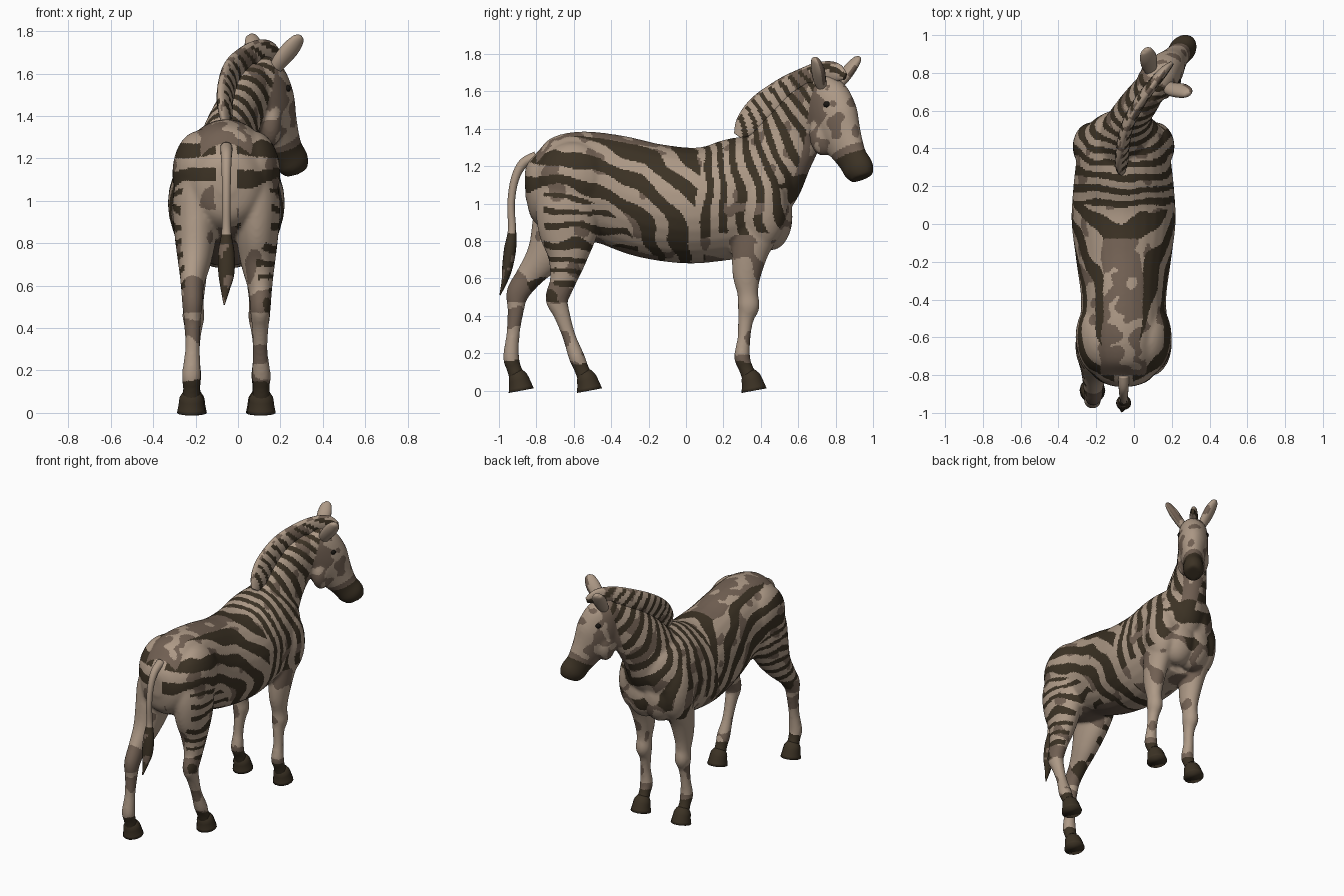
import bpy, bmesh, math
from mathutils import Vector, Matrix, noise

cube = bpy.data.objects.get("Cube")
if cube:
    bpy.data.objects.remove(cube, do_unlink=True)

CX = -0.055                                  # centre line of the trunk
HEAD = Vector((0.09, 0.72, 0))               # poll, seen from above
FWD = Vector((0.63, 0.77, 0)).normalized()   # where the head looks
SIDE = Vector((FWD.y, -FWD.x, 0))
X = Vector((1, 0, 0))


def material(name, rgb):
    m = bpy.data.materials.new(name)
    m.use_nodes = True
    m.diffuse_color = (*rgb, 1)
    m.node_tree.nodes["Principled BSDF"].inputs["Base Color"].default_value = (*rgb, 1)
    return m


MATS = [material("cream_coat", (0.42, 0.32, 0.24)),
        material("dark_stripe", (0.045, 0.032, 0.018)),
        material("brown_shade", (0.17, 0.12, 0.088)),
        material("black_eye", (0.01, 0.008, 0.006))]
LIGHT, DARK, BROWN, BLACK = range(4)


def spline(rows, steps):
    """Catmull-Rom through tuples of numbers."""
    out = []
    for i in range(len(rows) - 1):
        a, b, c, d = (rows[max(0, min(len(rows) - 1, i + k))] for k in (-1, 0, 1, 2))
        for s in range(steps):
            t = s / steps
            out.append([q + t * ((r - p) + t * (2 * p - 5 * q + 4 * r - e + t * (3 * q - 3 * r + e - p))) / 2
                        for p, q, r, e in zip(a, b, c, d)])
    return out + [list(rows[-1])]


def loft(bm, rows, side, segs=28, steps=5):
    """Closed tube through rows of (x, y, z, half width, half depth)."""
    pts = spline(rows, steps)
    mids = [Vector(p[:3]) for p in pts]
    rings = []
    for i, p in enumerate(pts):
        tan = (mids[min(i + 1, len(pts) - 1)] - mids[max(i - 1, 0)]).normalized()
        wide = (side - tan * side.dot(tan)).normalized()
        deep = tan.cross(wide)
        rings.append([bm.verts.new(mids[i] + wide * p[3] * math.cos(a) + deep * p[4] * math.sin(a))
                      for a in (math.tau * k / segs for k in range(segs))])
    for r, q in zip(rings, rings[1:]):
        for k in range(segs):
            j = (k + 1) % segs
            bm.faces.new((r[k], r[j], q[j], q[k]))
    bm.faces.new(rings[0])
    bm.faces.new(rings[-1])


def ball(bm, centre, size):
    bmesh.ops.create_uvsphere(bm, u_segments=24, v_segments=14, radius=1,
                              matrix=Matrix.Translation(centre) @ Matrix.Diagonal((*size, 1)))


def finish(name, bm, paint, voxel=0):
    """Make the object, optionally fuse its volumes, then colour faces by rule."""
    bmesh.ops.recalc_face_normals(bm, faces=bm.faces)
    me = bpy.data.meshes.new(name)
    bm.to_mesh(me)
    bm.free()
    ob = bpy.data.objects.new(name, me)
    bpy.context.collection.objects.link(ob)
    if voxel:
        fuse = ob.modifiers.new("fuse", 'REMESH')
        fuse.mode, fuse.voxel_size = 'VOXEL', voxel
        relax = ob.modifiers.new("relax", 'SMOOTH')
        relax.factor, relax.iterations = 0.5, 14
        deps = bpy.context.evaluated_depsgraph_get()
        me = bpy.data.meshes.new_from_object(ob.evaluated_get(deps))
        ob.modifiers.clear()
        ob.data = me
        me.name = name
    me.materials.clear()
    for m in MATS:
        me.materials.append(m)
    for f in me.polygons:
        f.material_index = paint(f.center, f.normal)
        f.use_smooth = True


# Colour rules
def grain(c, scale, shift=0):
    return noise.noise(c * scale + Vector((shift, shift, shift)))


def band(phase, width):
    return abs(phase - round(phase)) < width / 2


def fan(c):
    """Stripe number for neck and shoulders: rays from a point above the back."""
    return math.atan2(c.y - 0.1, 2.14 - c.z) / 0.085 + 0.5 * grain(c, 5)


def patchy(c, limit=0.3):
    return BROWN if grain(c, 9, 4) > limit else LIGHT


def face(c, s, wob):
    if c.z - 0.35 * s < 1.19 + 0.02 * wob:
        return DARK
    if c.z - 0.35 * s < 1.225 + 0.03 * wob:
        return BROWN
    if s < 0.075 + 0.08 * wob:
        return BROWN if grain(c, 14) < 0.3 else LIGHT
    return BROWN if grain(c, 13, 2) > 0.08 else LIGHT


def coat(c, n):
    dx = c.x - CX
    s = (c - HEAD).dot(FWD)
    wob = grain(c, 6)
    if c.z > 1.08 and s > -0.07 + 0.3 * (c.z - 1.3):
        return face(c, s, wob)
    if c.z < 0.15 + 0.03 * wob:                               # pasterns
        return DARK
    inner = n.x * dx < -0.01 and abs(dx) < 0.17
    if c.z < 0.74 + 0.1 * wob and (c.y > 0.2 or c.y < -0.45):  # legs
        if c.y > 0:
            return BROWN if c.z < 0.19 else patchy(c, 0.22)
        if c.z < 0.47:
            return patchy(c, 0.15)
        if c.z < 0.57 + 0.05 * wob:
            return DARK if wob > 0.1 else BROWN
    if c.y < -0.42 and inner and c.z < 0.9:                   # inner thighs
        return patchy(c)
    if c.y > 0.08 + 0.06 * wob:                               # shoulders and neck
        if c.z < 0.84 + 0.1 * wob:
            return patchy(c, 0.1)
        stripe = BROWN if c.z < 1.0 and c.y > 0.2 and wob > 0 else DARK
        return stripe if band(fan(c), 0.5) else patchy(c, 0.25)
    if n.z < -0.85 and abs(dx) < 0.1 and c.y < -0.15:         # belly seam
        return BROWN
    if -0.8 < c.y < -0.08 and c.z > 1.2 and abs(dx) < 0.11 + 0.05 * wob:
        return LIGHT if grain(c, 14) > 0.22 else BROWN        # saddle
    if n.y < -0.5 and abs(dx) < 0.05:                         # under the tail
        return LIGHT
    r = math.hypot((c.y + 0.75) / 1.25, c.z - 0.65)
    if r < 0.41:                                              # thigh bars
        if c.y < -0.72 - 0.1 * wob and n.y < -0.6:
            return patchy(c)
        return DARK if band((c.z + 0.12 * (c.y + 0.7)) / 0.08 + 0.6 * wob, 0.42) else patchy(c)
    return DARK if band((r - 0.6) / 0.128 + 0.35 * wob, 0.52) else patchy(c, 0.36)


def mane_coat(c, n):
    if n.z - 0.6 * n.y > 0.8:                                 # bristle tips
        return BROWN if grain(c, 22) > 0.1 or c.y > 0.76 else LIGHT
    return DARK if band(fan(c), 0.42) else patchy(c, 0.1)


# Trunk: y, top, bottom, half width
body = bmesh.new()
trunk = [(-0.86, 1.17, 1.03, .05), (-0.83, 1.25, .95, .13), (-0.75, 1.33, .86, .195),
         (-0.6, 1.385, .81, .235), (-0.4, 1.37, .78, .225), (-0.2, 1.325, .71, .25),
         (0, 1.30, .68, .275), (.15, 1.31, .69, .27), (.3, 1.355, .71, .255),
         (.42, 1.35, .735, .235), (.51, 1.25, .79, .19), (.565, 1.12, .88, .10)]
loft(body, [(CX, y, (t + b) / 2, w, (t - b) / 2) for y, t, b, w in trunk], X)

# Neck, turning to the model's left
loft(body, [(CX, .36, 1.06, .16, .22), (CX, .43, 1.16, .155, .215), (-.035, .51, 1.285, .125, .19),
            (.0, .595, 1.40, .10, .165), (.05, .665, 1.49, .092, .15), (.10, .735, 1.58, .08, .11)],
     Vector((0.93, -0.37, 0)))

# Head: forward distance, height, half width, half depth
skull = [(-.01, 1.66, .05, .05), (.015, 1.62, .085, .10), (.05, 1.55, .10, .14), (.095, 1.44, .10, .152),
         (.16, 1.33, .078, .117), (.22, 1.24, .064, .09), (.265, 1.18, .07, .088), (.285, 1.135, .052, .065)]
loft(body, [(*(HEAD + FWD * s + Vector((0, 0, z))), w, d) for s, z, w, d in skull], SIDE)

# Legs: y, height, distance from centre line, half width, half depth
front = [(.42, 1.05, .14, .09, .13), (.39, .90, .15, .09, .13), (.345, .75, .155, .075, .10),
         (.325, .62, .155, .06, .077), (.33, .52, .155, .048, .056), (.335, .45, .155, .052, .059),
         (.32, .38, .155, .038, .042), (.31, .28, .16, .034, .035), (.30, .18, .16, .043, .043),
         (.32, .12, .16, .038, .039), (.35, .05, .16, .045, .045)]
hind_left = [(-.62, 1.12, .12, .11, .17), (-.63, .98, .14, .115, .175), (-.63, .83, .145, .10, .155),
             (-.635, .70, .15, .08, .103), (-.66, .58, .16, .056, .07), (-.69, .49, .16, .049, .062),
             (-.665, .41, .16, .04, .045), (-.625, .29, .16, .035, .036), (-.585, .18, .165, .045, .043),
             (-.56, .12, .165, .04, .04), (-.53, .05, .165, .045, .045)]
hind_right = [(-.63, 1.12, .12, .11, .17), (-.64, .98, .14, .115, .175), (-.69, .84, .145, .10, .145),
              (-.755, .72, .15, .08, .103), (-.84, .61, .16, .056, .072), (-.90, .52, .16, .049, .062),
              (-.91, .43, .16, .04, .044), (-.925, .30, .16, .035, .036), (-.935, .18, .165, .045, .043),
              (-.92, .12, .165, .04, .04), (-.895, .05, .165, .045, .045)]
legs = {"front_left": (front, 1), "front_right": (front, -1),
        "hind_left": (hind_left, 1), "hind_right": (hind_right, -1)}
for leg, (rows, sgn) in legs.items():
    loft(body, [(CX + sgn * o, y, z, w, d) for y, z, o, w, d in rows], X)
    hoof = bmesh.new()
    y, z, o = rows[-1][:3]
    hx = CX + sgn * o
    loft(hoof, [(hx, y - .015, .10, .036, .036), (hx, y - .005, .075, .055, .052),
                (hx, y + .006, .04, .06, .06), (hx, y + .014, 0, .068, .07)], X, 14, 2)
    finish(leg + "_hoof", hoof, lambda c, n: DARK)

# Shoulder, chest, haunch and cheek muscles
for sgn in (-1, 1):
    ball(body, (CX + sgn * .165, .41, .98), (.105, .13, .22))
    ball(body, (CX + sgn * .06, .455, .93), (.13, .115, .18))
    ball(body, (CX + sgn * .13, -.60, 1.13), (.125, .20, .20))
    ball(body, HEAD + FWD * .05 + SIDE * sgn * .04 + Vector((0, 0, 1.37)), (.06, .075, .115))
finish("striped_body", body, coat, voxel=0.009)

# Mane
mane = bmesh.new()
crest = [(-.06, .28, 1.36, .015, .03), (-.062, .325, 1.42, .028, .068), (-.06, .40, 1.505, .032, .08),
         (-.035, .52, 1.59, .033, .08), (.02, .63, 1.65, .033, .075), (.085, .72, 1.69, .03, .068),
         (.15, .80, 1.70, .026, .055), (.20, .85, 1.68, .012, .02)]
loft(mane, crest, Vector((0.9, -0.4, 0)), 20, 14)
finish("mane", mane, mane_coat)

# Ears
ears = {"left": ((.16, .735, 1.60), (.20, .715, 1.66), (.25, .705, 1.72), (.285, .695, 1.765), (.295, .692, 1.78)),
        "right": ((.09, .80, 1.62), (.082, .84, 1.67), (.075, .88, 1.725), (.066, .915, 1.77), (.06, .925, 1.785))}
for which, path in ears.items():
    ear = bmesh.new()
    girth = [(.026, .024), (.042, .03), (.046, .03), (.032, .02), (.008, .008)]
    loft(ear, [(*p, *g) for p, g in zip(path, girth)], FWD + SIDE * .4, 16, 6)
    finish(which + "_ear", ear, lambda c, n: BROWN if n.dot(FWD) > 0.5 and grain(c, 15) > -0.1 else LIGHT)

# Eyes
for which, sgn in (("left", 1), ("right", -1)):
    eye = bmesh.new()
    ball(eye, HEAD + FWD * .115 + SIDE * sgn * .085 + Vector((0, 0, 1.53)), (.02, .02, .018))
    finish(which + "_eye", eye, lambda c, n: BLACK)

# Tail with its tuft
tail = bmesh.new()
loft(tail, [(CX, -.80, 1.25, .03, .03), (CX, -.87, 1.215, .026, .026), (CX, -.915, 1.13, .022, .022),
            (CX, -.935, 1.0, .02, .02), (CX, -.93, .86, .022, .022), (CX, -.94, .76, .038, .032),
            (CX, -.955, .66, .038, .028), (CX - .005, -.97, .585, .022, .016), (CX - .01, -.995, .51, .003, .003)],
     X, 16, 6)
finish("tail", tail, lambda c, n: LIGHT if c.z > 0.85 else BROWN if grain(c, 20) > 0.2 else DARK)
